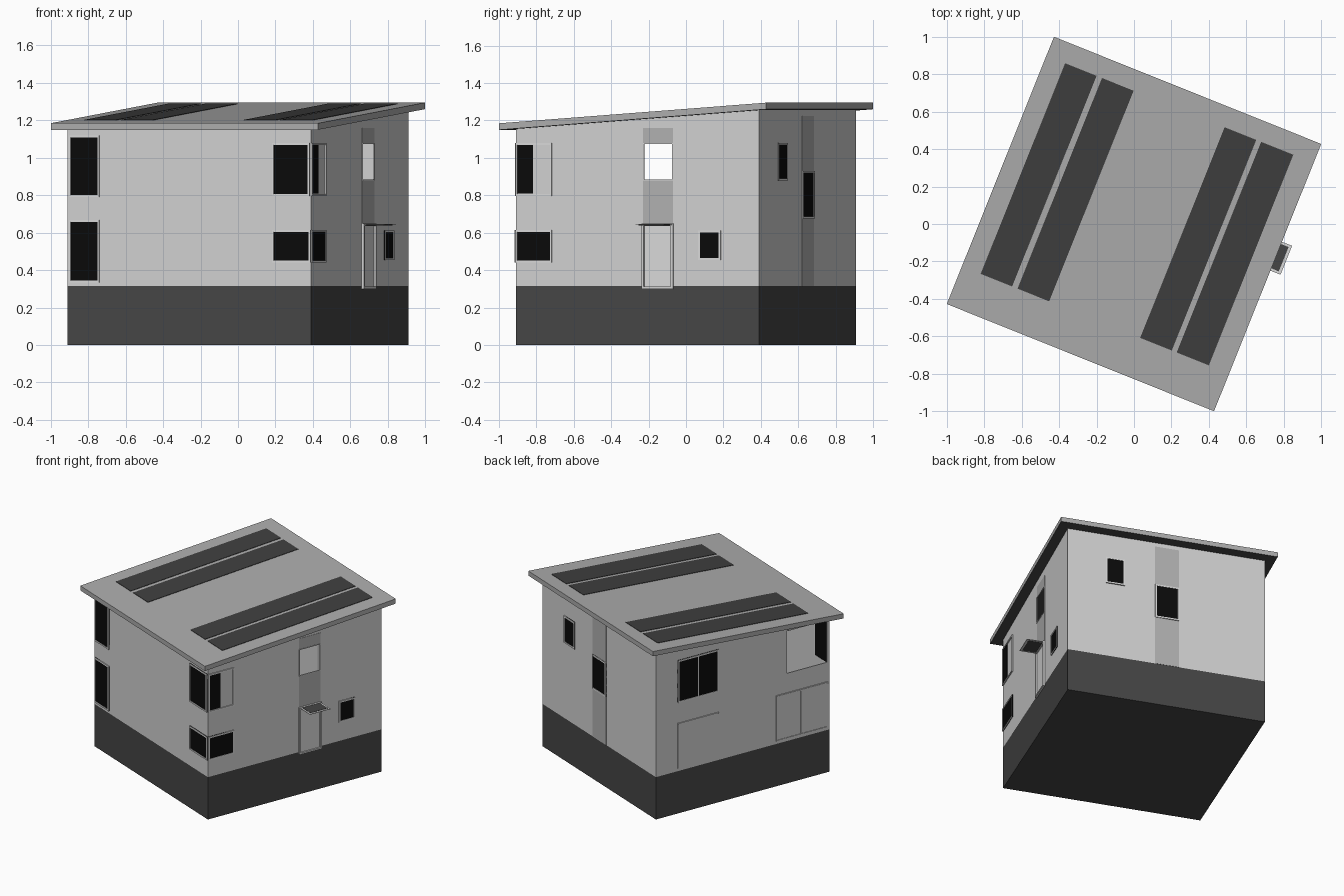
import bpy, math

if "Cube" in bpy.data.objects:
    bpy.data.objects.remove(bpy.data.objects["Cube"])

TURN = math.radians(-21.85)   # the house is turned on the plot
W = 0.70                      # half width of the walls
R = 0.769                     # half width of the roof
SLOPE = 0.0717                # roof rises towards the back
BASE_TOP = 0.315


def mat(name, v):
    m = bpy.data.materials.new(name)
    m.diffuse_color = (v, v, v, 1)
    m.use_nodes = True
    m.node_tree.nodes["Principled BSDF"].inputs["Base Color"].default_value = m.diffuse_color
    return m


WALL = mat("light wall", 0.64)
FRAME = mat("frame white", 0.70)
STRIP = mat("grey strip", 0.44)
ROOF = mat("roof grey", 0.42)
DARK = mat("dark base", 0.06)
PANEL = mat("solar panel", 0.05)
GLASS = mat("black glass", 0.003)


def make(name, verts, faces, *mats):
    me = bpy.data.meshes.new(name)
    me.from_pydata(verts, [], faces)
    for m in mats:
        me.materials.append(m)
    me.update()
    ob = bpy.data.objects.new(name, me)
    ob.rotation_euler.z = TURN
    bpy.context.collection.objects.link(ob)
    return ob


def box(name, u, v, z, m, slope=0.0, under=None):
    vs = [(a, b, c + slope * b) for c in z for b in v for a in u]
    fs = [(0, 2, 3, 1), (4, 5, 7, 6), (0, 1, 5, 4), (2, 6, 7, 3), (0, 4, 6, 2), (1, 3, 7, 5)]
    ob = make(name, vs, fs, m, *([under] if under else []))
    if under:
        ob.data.polygons[0].material_index = 1
    return ob


def on_wall(side, a, d):
    """Point at position a along a wall, d outside it."""
    return {"front": (a, -W - d), "back": (a, W + d),
            "left": (-W - d, a), "right": (W + d, a)}[side]


def plate(name, side, a, z, m, d=(-0.002, 0.004)):
    p, q = on_wall(side, a[0], d[0]), on_wall(side, a[1], d[1])
    return box(name, sorted((p[0], q[0])), sorted((p[1], q[1])), z, m)


def rim(name, side, a, z, w=0.011, out=0.007, m=FRAME):
    """Four thin bars around an opening."""
    d = (-0.003, out)
    plate(name + "_bottom", side, a, (z[0], z[0] + w), m, d)
    plate(name + "_top", side, a, (z[1] - w, z[1]), m, d)
    for i, s in enumerate(((a[0], a[0] + w), (a[1] - w, a[1]))):
        plate(f"{name}_side_{i}", side, s, (z[0] + w, z[1] - w), m, d)


def window(name, side, a, z, split=False):
    plate(name + "_glass", side, a, z, GLASS)
    rim(name + "_frame", side, a, z)
    if split:
        c = (a[0] + a[1]) / 2
        plate(name + "_mullion", side, (c - .005, c + .005), z, FRAME, (-.003, .006))


def wall(side, hole=None):
    """Thin wall sheet up to the sloping roof, with an optional opening."""
    a, z = [-W, W], [BASE_TOP, 2.0]
    if hole:
        a = [-W, *hole[0], W]
        z = [BASE_TOP, *hole[1], 2.0]
    n = len(a)
    vs = []
    for h in z:
        for s in a:
            x, y = on_wall(side, s, 0)
            vs.append((x, y, min(h, 1.206 + SLOPE * y)))
    fs = [(j * n + i, j * n + i + 1, (j + 1) * n + i + 1, (j + 1) * n + i)
          for j in range(len(z) - 1) for i in range(n - 1)
          if not (hole and i == 1 and j == 1)]
    if side in ("back", "left"):
        fs = [f[::-1] for f in fs]
    make(side + "_wall", vs, fs, WALL)


# base, walls and roof
box("base", (-W, W), (-W, W), (0, BASE_TOP), DARK)
LEFT_HOLE = ((-0.684, -0.348), (0.815, 1.14))
RIGHT_HOLE = ((0.035, 0.206), (0.88, 1.08))
wall("front")
wall("back")
wall("left", LEFT_HOLE)
wall("right", RIGHT_HOLE)
box("roof", (-R, R), (-R, R), (1.205, 1.24), ROOF, SLOPE, DARK)

# solar panels
for i, u in enumerate(((-.661, -.480), (-.449, -.267), (.257, .439), (.467, .652))):
    box(f"solar_panel_{i}", u, (-.552, .660), (1.239, 1.243), PANEL, SLOPE)

# front windows
window("front_left_upper", "front", (-.69, -.515), (.79, 1.12))
window("front_left_lower", "front", (-.69, -.515), (.333, .667))
window("front_corner_upper", "front", (.478, .695), (.795, 1.08))
window("front_corner_lower", "front", (.478, .70), (.44, .615))

# right side: corner windows, small window, strip, opening, door and canopy
plate("right_corner_upper_glass", "right", (-.69, -.60), (.81, 1.07), GLASS)
rim("right_corner_upper_frame", "right", (-.70, -.49), (.795, 1.08))
window("right_corner_lower", "right", (-.70, -.49), (.44, .615))
window("right_small", "right", (.352, .483), (.455, .612))
plate("right_strip_lower", "right", RIGHT_HOLE[0], (.65, .88), STRIP, (-.001, .002))
plate("right_strip_upper", "right", RIGHT_HOLE[0], (1.08, 1.16), STRIP, (-.001, .002))
rim("right_opening_frame", "right", RIGHT_HOLE[0], RIGHT_HOLE[1], .005, .004)
rim("door_frame", "right", (.03, .21), (.30, .648), .012, .014, WALL)
plate("door", "right", (.042, .198), (.312, .636), FRAME, (-.001, .003))
box("canopy", (W, .827), (.04, .206), (.640, .644), FRAME)
box("canopy_glass", (W, .812), (.053, .193), (.639, .646), DARK)

# back windows and strip
window("back_small", "back", (.295, .43), (.88, 1.08))
plate("back_strip", "back", (-.09, .08), (BASE_TOP, 1.225), STRIP, (-.001, .002))
window("back_tall", "back", (-.09, .08), (.675, .93))

# left windows
window("left_upper", "left", (.196, .524), (.825, 1.14), True)
rim("left_opening_frame", "left", LEFT_HOLE[0], LEFT_HOLE[1], .006, .004)
for n, a in (("left_lower_back", (.196, .524)), ("left_lower_front", (-.684, -.268))):
    plate(n + "_panel", "left", a, (.335, .672), WALL, (-.001, .002))
    plate(n + "_sill", "left", a, (.662, .672), WALL, (-.001, .008))
rim("left_lower_front_frame", "left", (-.684, -.268), (.335, .675), .008, .006, WALL)
plate("left_lower_front_mullion", "left", (-.475, -.465), (.335, .672), WALL, (-.001, .006))
